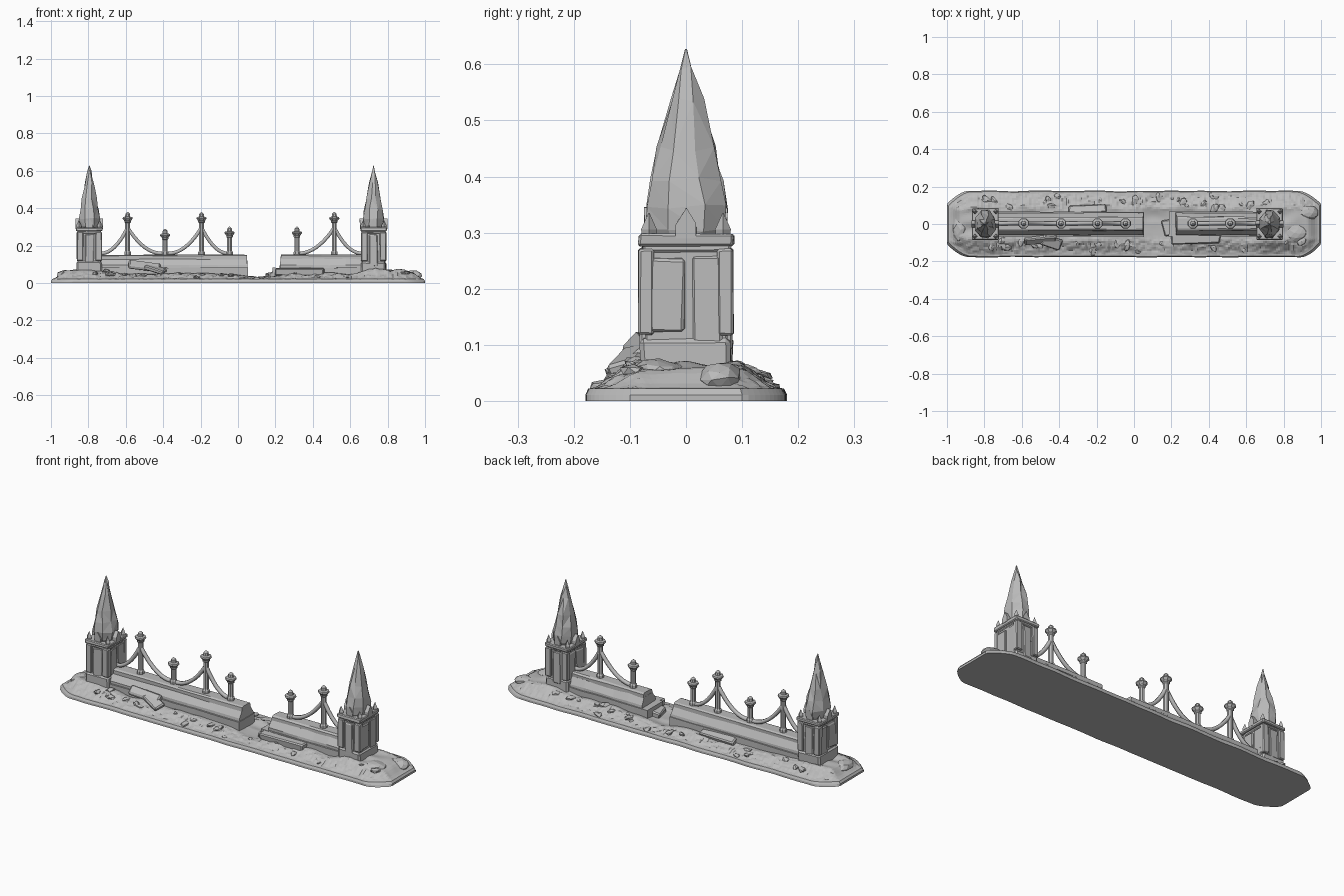
import bpy, bmesh, math, random
from mathutils import Vector, Matrix, noise

cube = bpy.data.objects.get("Cube")
if cube:
    bpy.data.objects.remove(cube)
random.seed(4)

stone = bpy.data.materials.new("grey_stone")
stone.use_nodes = True
stone.diffuse_color = (0.5, 0.5, 0.5, 1)
stone.node_tree.nodes["Principled BSDF"].inputs["Base Color"].default_value = (0.5, 0.5, 0.5, 1)


def finish(name, bm):
    bmesh.ops.recalc_face_normals(bm, faces=bm.faces)
    mesh = bpy.data.meshes.new(name)
    bm.to_mesh(mesh)
    bm.free()
    mesh.materials.append(stone)
    ob = bpy.data.objects.new(name, mesh)
    bpy.context.collection.objects.link(ob)
    return ob


def jitter(bm, amount):
    for v in bm.verts:
        v.co += Vector([random.uniform(-amount, amount) for _ in range(3)])


def block(name, centre, size, rot=(0, 0, 0), worn=0.002, bevel=0.004):
    """Worn, chamfered stone block."""
    bm = bmesh.new()
    bmesh.ops.create_cube(bm, size=1)
    bmesh.ops.scale(bm, vec=size, verts=bm.verts)
    jitter(bm, worn)
    bmesh.ops.bevel(bm, geom=bm.edges[:], offset=bevel, segments=1, affect='EDGES')
    ob = finish(name, bm)
    ob.location, ob.rotation_euler = centre, rot
    return ob


def lathe(name, centre, profile, sides, worn=0.0, squash=1.0, turn=0.0):
    """Faceted solid from (radius, height) rings."""
    bm = bmesh.new()
    rings = []
    for r, z in profile:
        rings.append([bm.verts.new((squash * r * math.cos(a), r * math.sin(a), z))
                      for a in (turn + math.tau * i / sides for i in range(sides))])
    for lo, hi in zip(rings, rings[1:]):
        for i in range(sides):
            j = (i + 1) % sides
            bm.faces.new((lo[i], lo[j], hi[j], hi[i]))
    bm.faces.new(rings[0])
    bm.faces.new(rings[-1])
    if worn:
        for ring in rings[1:-1]:
            for v in ring:
                v.co += Vector([random.uniform(-worn, worn) for _ in range(3)])
        bmesh.ops.triangulate(bm, faces=bm.faces)
    ob = finish(name, bm)
    ob.location = centre
    return ob


def extrude(name, outline, x0, x1, worn=0.0, slant=0.0, cuts=1):
    """Sweep a (y, z) outline along x; slant leans the open end."""
    bm = bmesh.new()
    rings = []
    for k in range(cuts + 1):
        t = k / cuts
        rings.append([bm.verts.new((x0 + (x1 - x0) * t - slant * t * z, y, z)) for y, z in outline])
    n = len(outline)
    for a, b in zip(rings, rings[1:]):
        for i in range(n):
            bm.faces.new((a[i], a[(i + 1) % n], b[(i + 1) % n], b[i]))
    bm.faces.new(rings[0])
    bm.faces.new(rings[-1])
    jitter(bm, worn)
    return finish(name, bm)


# Rough ground: grid with noise relief, chamfered ends and a flat underside
def smooth(t):
    t = max(0.0, min(1.0, t))
    return t * t * (3 - 2 * t)


def ground_height(x, y, w):
    edge = min(w - abs(y), (1 - abs(x)) * 1.3)
    gap = 1 - 0.8 * math.exp(-((x - 0.12) / 0.1) ** 2)
    foot = 0.02 * max(math.exp(-((x - c) / 0.15) ** 2) for c in (-0.82, 0.78))
    mounds = 0.014 * noise.noise(Vector((x * 9, y * 16, 1)))
    tufts = 0.009 * noise.noise(Vector((x * 45, y * 45, 5))) * smooth((abs(y) - 0.06) / 0.05)
    return 0.022 + smooth(edge / 0.09) * ((0.027 + foot) * gap + mounds) + smooth(edge / 0.03) * tufts


bm = bmesh.new()
bmesh.ops.create_grid(bm, x_segments=170, y_segments=34, size=1)
for v in bm.verts:
    x, t = v.co.x, v.co.y
    w = 0.172 - 0.075 * max(0, (abs(x) - 0.88) / 0.12) ** 1.7
    w += 0.005 * noise.noise(Vector((x * 7, round(t), 3)))
    y = t * w
    v.co = (x * 0.992, y, max(0.012, ground_height(x, y, w)))
rim = [e for e in bm.edges if e.is_boundary]
for z, grow in ((0.011, 1.03), (0.0, 1.0)):
    new = bmesh.ops.extrude_edge_only(bm, edges=rim)["geom"]
    for v in (g for g in new if isinstance(g, bmesh.types.BMVert)):
        v.co = (max(-1, min(1, v.co.x * 1.008)), v.co.y * grow, z)
    rim = [g for g in new if isinstance(g, bmesh.types.BMEdge) and g.is_boundary]
bmesh.ops.contextual_create(bm, geom=rim)
finish("ground", bm)

# Scattered stones
for i in range(46):
    bm = bmesh.new()
    bmesh.ops.create_icosphere(bm, subdivisions=1, radius=1)
    jitter(bm, 0.2)
    s = random.uniform(0.008, 0.02)
    bmesh.ops.scale(bm, vec=(s * 1.6, s, s * 0.6), verts=bm.verts)
    x, y = random.uniform(-0.92, 0.92), random.choice((-1, 1)) * random.uniform(0.085, 0.15)
    ob = finish("pebble", bm)
    ob.location = (x, y, ground_height(x, y, 0.172))
    ob.rotation_euler.z = random.uniform(0, 3)

# Boulders at the ends
for x, y, z, sx, sy, sz in ((0.93, 0.06, 0.04, 0.055, 0.04, 0.03), (0.86, -0.05, 0.05, 0.06, 0.05, 0.025),
                            (-0.93, -0.03, 0.04, 0.04, 0.07, 0.028), (-0.9, 0.07, 0.045, 0.05, 0.04, 0.02)):
    bm = bmesh.new()
    bmesh.ops.create_icosphere(bm, subdivisions=2, radius=1)
    jitter(bm, 0.1)
    bmesh.ops.scale(bm, vec=(sx, sy, sz), verts=bm.verts)
    finish("boulder", bm).location = (x, y, z)

# Towers: core, corner pilasters, side panels, cornice, gables and spire
SPIRE = [(0.06, 0.285), (0.073, 0.305), (0.076, 0.345), (0.068, 0.395),
         (0.053, 0.45), (0.03, 0.535), (0.012, 0.595), (0.002, 0.627)]
for cx in (-0.795, 0.725):
    block("tower_core", (cx, 0, 0.16), (0.118, 0.146, 0.25))
    block("tower_plinth", (cx, 0, 0.075), (0.134, 0.164, 0.08), worn=0.004, bevel=0.008)
    for sx in (-1, 1):
        block("side_panel", (cx + sx * 0.059, -0.032, 0.19), (0.012, 0.06, 0.13), worn=0.005)
        block("side_panel", (cx + sx * 0.059, 0.036, 0.18), (0.01, 0.055, 0.16), worn=0.004)
        for sy in (-1, 1):
            block("corner_pilaster", (cx + sx * 0.05, sy * 0.07, 0.195), (0.034, 0.028, 0.155))
    for sy in (-1, 1):
        block("front_panel", (cx, sy * 0.074, 0.175), (0.045, 0.012, 0.17), worn=0.004)
    block("cornice_lower", (cx, 0, 0.272), (0.128, 0.156, 0.016))
    block("cornice", (cx, 0, 0.287), (0.142, 0.17, 0.02))
    lathe("spire", (cx, 0, 0), SPIRE, 8, worn=0.005, squash=0.76, turn=math.pi / 8)
    for k in range(4):
        gable = extrude("gable", [(-0.018, 0.29), (0.018, 0.29), (0.018, 0.315), (0, 0.345), (-0.018, 0.315)],
                        0.03, 0.064, slant=-0.03, worn=0.001)
        gable.rotation_euler.z = k * math.pi / 2
        gable.location.x = cx
    for sx in (-1, 1):
        for sy in (-1, 1):
            lathe("corner_thorn", (cx + sx * 0.056, sy * 0.066, 0.29),
                  [(0.012, 0), (0.014, 0.016), (0.001, 0.045)], 4)

# Low walls: footing, sloped shoulders and a flat coping
FOOT = [(-0.066, 0.01), (-0.068, 0.082), (0.066, 0.082), (0.064, 0.01)]
SLOPE = [(-0.06, 0.075), (-0.058, 0.095), (-0.034, 0.13), (0.036, 0.13), (0.058, 0.095), (0.06, 0.075)]
COPING = [(-0.036, 0.125), (-0.036, 0.146), (-0.026, 0.152), (0.028, 0.152), (0.038, 0.146), (0.038, 0.125)]
for inner, outer, lean, step in ((-0.735, 0.055, 0.05, 0), (0.665, 0.215, -0.1, -0.03)):
    extrude("wall_footing", FOOT, inner, outer + step, worn=0.0015, cuts=6)
    extrude("wall_shoulder", SLOPE, inner, outer, worn=0.002, slant=lean, cuts=5)
    extrude("wall_coping", COPING, inner, outer, worn=0.0015, slant=lean, cuts=4)

# Fallen slabs beside the walls
for centre, size, rot in (((-0.5, -0.085, 0.092), (0.17, 0.05, 0.022), (0.6, 0.12, 0.12)),
                          ((-0.44, -0.1, 0.075), (0.11, 0.06, 0.02), (0.4, 0.3, -0.3)),
                          ((0.33, -0.08, 0.06), (0.26, 0.05, 0.045), (0.1, 0, 0)),
                          ((0.19, -0.02, 0.045), (0.07, 0.09, 0.035), (0, -0.2, 0.2)),
                          ((-0.25, 0.075, 0.055), (0.2, 0.04, 0.03), (-0.3, 0, 0.03))):
    block("fallen_slab", centre, size, rot, worn=0.006, bevel=0.006)

# Fence posts with flared caps
SHORT, TALL = 0.29, 0.38
for x, top in ((-0.59, TALL), (-0.39, SHORT), (-0.195, TALL), (-0.045, 0.302), (0.315, 0.302), (0.515, TALL)):
    lathe("fence_post", (x, 0.003, 0), [(0.019, 0.14), (0.019, 0.165), (0.014, 0.172), (0.014, top - 0.06),
          (0.019, top - 0.055), (0.019, top - 0.048), (0.03, top - 0.035), (0.027, top - 0.028),
          (0.015, top - 0.025), (0.013, top - 0.01), (0.002, top)], 8, turn=math.pi / 8)

# Curved braces sweeping up from the coping to each tall post
for post, foot in ((-0.59, -0.735), (-0.59, -0.405), (-0.195, -0.375), (-0.195, -0.05),
                   (0.515, 0.32), (0.515, 0.665)):
    curve = bpy.data.curves.new("brace", 'CURVE')
    curve.dimensions = '3D'
    curve.bevel_depth, curve.bevel_resolution, curve.use_fill_caps = 0.011, 1, True
    line = curve.splines.new('POLY')
    line.points.add(10)
    for i, p in enumerate(line.points):
        t = i / 10
        p.co = (foot + (post - foot) * t, 0.003, 0.158 + 0.138 * t ** 2.1, 1)
    curve.materials.append(stone)
    bpy.context.collection.objects.link(bpy.data.objects.new("curved_brace", curve))
